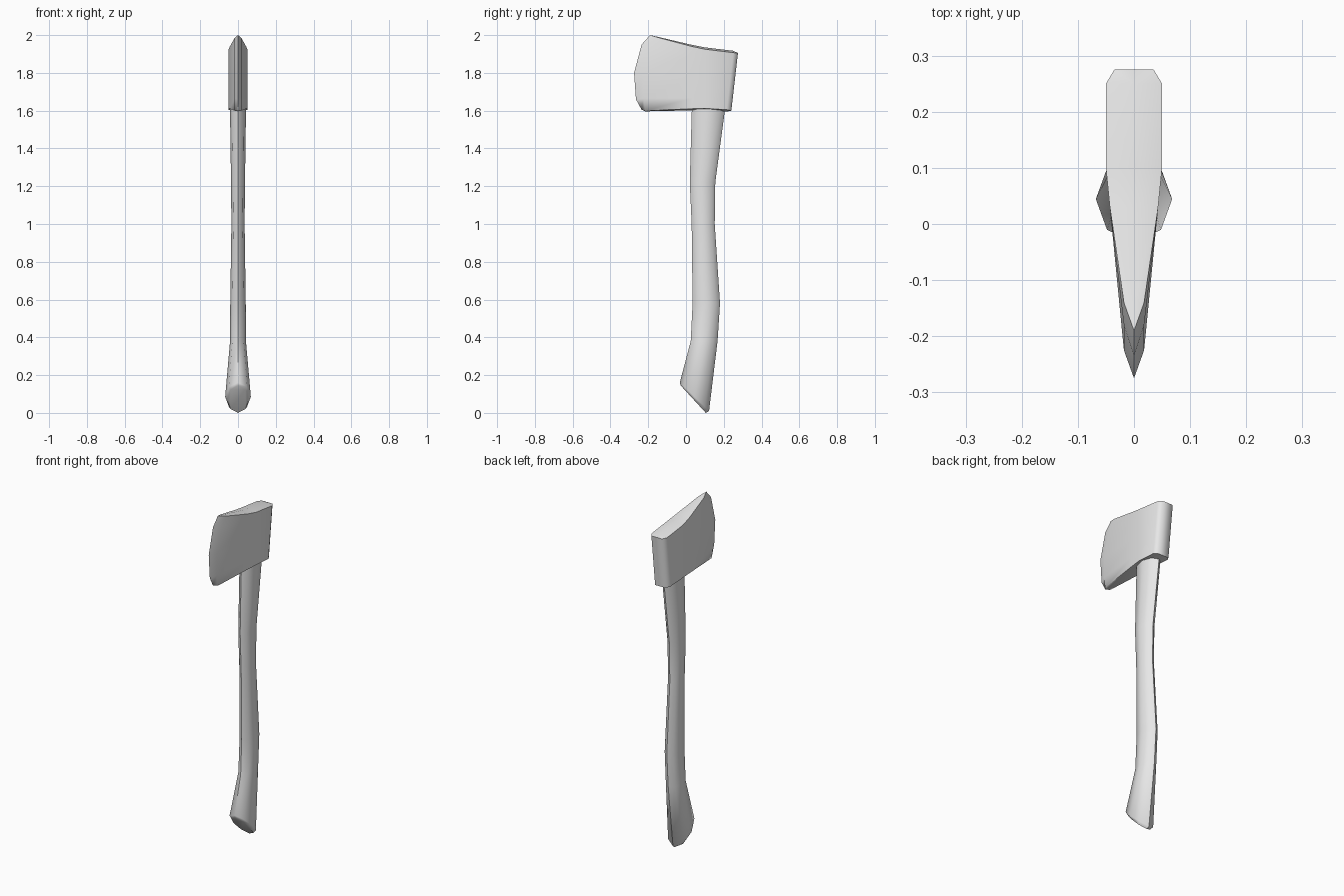
import bpy, bmesh
from math import cos, sin, pi, radians

cube = bpy.data.objects.get("Cube")
if cube:
    bpy.data.objects.remove(cube, do_unlink=True)

grey = bpy.data.materials.new("plain grey")
grey.use_nodes = True
colour = (0.8, 0.8, 0.8, 1)
grey.diffuse_color = colour
grey.node_tree.nodes["Principled BSDF"].inputs["Base Color"].default_value = colour


def finish(bm, name, angle):
    """Turn a bmesh into a shaded object."""
    bmesh.ops.recalc_face_normals(bm, faces=bm.faces)
    mesh = bpy.data.meshes.new(name)
    bm.to_mesh(mesh)
    bm.free()
    mesh.materials.append(grey)
    obj = bpy.data.objects.new(name, mesh)
    bpy.context.collection.objects.link(obj)
    bpy.ops.object.select_all(action='DESELECT')
    obj.select_set(True)
    bpy.context.view_layer.objects.active = obj
    bpy.ops.object.shade_smooth_by_angle(angle=radians(angle))
    return obj


def bridge(bm, a, b):
    """Join two closed rings of equal length with quads."""
    n = len(a)
    for i in range(n):
        j = (i + 1) % n
        bm.faces.new((a[i], a[j], b[j], b[i]))


def lerp(a, b, t):
    return a + (b - a) * t


# Axe head: rows from top to bottom, following the curved cutting edge
# Each row: fraction down, bevel y, edge y, edge z
edge_rows = [(0, -0.14, -0.19, 2.0), (0.13, -0.18, -0.235, 1.95),
             (0.5, -0.225, -0.275, 1.8), (0.83, -0.225, -0.265, 1.66),
             (1, -0.215, -0.235, 1.605)]
bm = bmesh.new()
rows = []
for t, bevel_y, edge_y, edge_z in edge_rows:
    half = [(0.035, lerp(0.275, 0.24, t), lerp(1.905, 1.6, t)),
            (0.05, lerp(0.25, 0.215, t), lerp(1.907, 1.605, t)),
            (0.05, 0.1, lerp(1.925, 1.612, t)),
            (0.043, 0.03, lerp(1.94, 1.61, t)),
            (0.018, bevel_y, lerp(1.985, 1.6, t))]
    ring = half + [(0, edge_y, edge_z)] + [(-x, y, z) for x, y, z in reversed(half)]
    rows.append([bm.verts.new(p) for p in ring])
for upper, lower in zip(rows, rows[1:]):
    bridge(bm, upper, lower)

# Slightly crowned top and bottom of the head
for ring, rise in ((rows[0], 0.01), (rows[-1], -0.01)):
    n = len(ring)
    ridge = []
    for i in range(n // 2):
        x, y, z = ring[i].co
        lift = 0 if i == 0 else rise * x / 0.05
        ridge.append(bm.verts.new((0, y, z + lift)))
    for i in range(n // 2 - 1):
        for a, b in ((ring[i], ring[i + 1]), (ring[n - 1 - i], ring[n - 2 - i])):
            bm.faces.new((a, b, ridge[i + 1], ridge[i]))
    tip = ring[n // 2]
    for side in (ring[n // 2 - 1], ring[n // 2 + 1]):
        bm.faces.new((side, tip, ridge[-1]))
    # narrow strip closing the back edge
    bm.faces.new((ring[0], ridge[0], ring[-1]))
finish(bm, "axe_head", 62)

# Handle: eight-sided sections as front y, front z, back y, back z, half width
sections = [(0.035, 1.72, 0.21, 1.72, 0.042), (0.03, 1.58, 0.203, 1.58, 0.042),
            (0.02, 1.22, 0.155, 1.22, 0.037), (0.03, 1.0, 0.152, 1.0, 0.035),
            (0.035, 0.58, 0.18, 0.58, 0.041), (0.025, 0.38, 0.167, 0.38, 0.042),
            (-0.033, 0.16, 0.122, 0.01, 0.068), (-0.028, 0.145, 0.105, 0.0, 0.056)]
bm = bmesh.new()
rings = []
for front_y, front_z, back_y, back_z, width in sections:
    ring = []
    for i in range(8):
        a = 2 * pi * i / 8
        t = (1 + cos(a)) / 2
        ring.append(bm.verts.new((width * sin(a), lerp(front_y, back_y, t),
                                  lerp(front_z, back_z, t))))
    rings.append(ring)
for a, b in zip(rings, rings[1:]):
    bridge(bm, a, b)
bm.faces.new(rings[0])
bm.faces.new(rings[-1])
finish(bm, "handle", 50)
